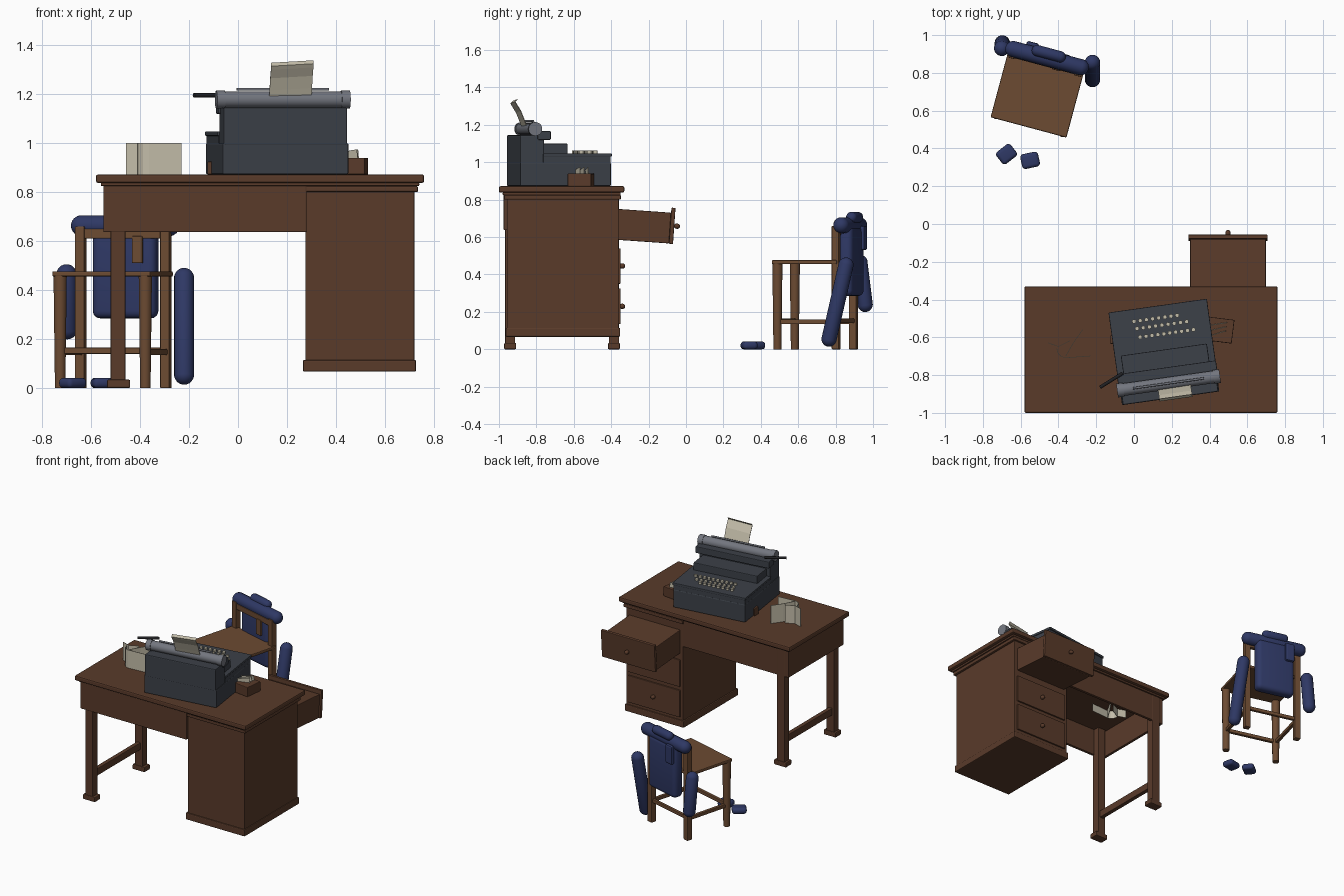
import bpy, bmesh, math
from mathutils import Matrix, Vector

if "Cube" in bpy.data.objects:
    bpy.data.objects.remove(bpy.data.objects["Cube"])


def material(name, r, g, b):
    m = bpy.data.materials.new(name)
    m.diffuse_color = (r, g, b, 1)
    m.use_nodes = True
    m.node_tree.nodes["Principled BSDF"].inputs["Base Color"].default_value = m.diffuse_color
    return m


WOOD = material("dark_wood", 0.10, 0.043, 0.023)
SEAT = material("chair_wood", 0.15, 0.07, 0.032)
METAL = material("dark_metal", 0.045, 0.052, 0.065)
STEEL = material("steel", 0.17, 0.18, 0.21)
BLACK = material("black", 0.015, 0.015, 0.017)
PAPER = material("paper", 0.55, 0.51, 0.40)
CLOTH = material("navy_cloth", 0.028, 0.04, 0.13)
WORLD = Matrix.Identity(4)


def frame(x, y, deg, z=0.0):
    return Matrix.Translation((x, y, z)) @ Matrix.Rotation(math.radians(deg), 4, 'Z')


def finish(name, bm, mat, M, bevel=0.0, smooth=False, segs=2):
    bm.transform(M)
    me = bpy.data.meshes.new(name)
    bm.to_mesh(me)
    bm.free()
    me.materials.append(mat)
    ob = bpy.data.objects.new(name, me)
    bpy.context.collection.objects.link(ob)
    for p in me.polygons:
        p.use_smooth = smooth
    if bevel:
        b = ob.modifiers.new("bevel", 'BEVEL')
        b.width, b.segments = bevel, segs
    return ob


def box(name, x0, x1, y0, y1, z0, z1, mat=WOOD, M=WORLD, bevel=0.004, segs=2, smooth=False):
    bm = bmesh.new()
    bmesh.ops.create_cube(bm, size=1)
    bm.transform(Matrix.Translation(((x0 + x1) / 2, (y0 + y1) / 2, (z0 + z1) / 2))
                 @ Matrix.Diagonal((x1 - x0, y1 - y0, z1 - z0, 1)))
    return finish(name, bm, mat, M, bevel, smooth, segs)


def along(p, q):
    p, q = Vector(p), Vector(q)
    d = q - p
    return Matrix.Translation((p + q) / 2) @ d.to_track_quat('Z', 'Y').to_matrix().to_4x4(), d.length


def rod(name, p, q, r, mat, M=WORLD, r2=None, sides=20):
    A, L = along(p, q)
    bm = bmesh.new()
    bmesh.ops.create_cone(bm, cap_ends=True, segments=sides, radius1=r,
                          radius2=r if r2 is None else r2, depth=L)
    ob = finish(name, bm, mat, M @ A)
    for f in ob.data.polygons:
        f.use_smooth = len(f.vertices) == 4 and sides > 4
    return ob


def capsule(name, p, q, r, mat, M=WORLD):
    A, L = along(p, q)
    bm = bmesh.new()
    bmesh.ops.create_uvsphere(bm, u_segments=20, v_segments=11, radius=r)
    for v in bm.verts:
        v.co.z += L / 2 if v.co.z > 0 else -L / 2
    return finish(name, bm, mat, M @ A, smooth=True)


def sheet(name, a, b, mat=PAPER, M=WORLD, thick=0.003):
    """Thin ruled sheet between two rows of points."""
    bm = bmesh.new()
    va, vb = [bm.verts.new(p) for p in a], [bm.verts.new(p) for p in b]
    for i in range(len(a) - 1):
        bm.faces.new((va[i], va[i + 1], vb[i + 1], vb[i]))
    ob = finish(name, bm, mat, M)
    ob.modifiers.new("thickness", 'SOLIDIFY').thickness = thick
    return ob


# Desk top, moulding and aprons
box("desk_top", -0.58, 0.76, -1.0, -0.33, 0.838, 0.872, bevel=0.008)
box("desk_top_moulding", -0.56, 0.74, -0.98, -0.35, 0.825, 0.84)
box("rear_apron", -0.55, 0.28, -0.975, -0.955, 0.637, 0.83)
box("front_apron", -0.55, 0.28, -0.38, -0.36, 0.637, 0.83)
box("side_apron", -0.55, -0.53, -0.965, -0.37, 0.637, 0.83)

# Left legs with feet and stretcher
for tag, y in (("rear", -0.94), ("front", -0.385)):
    box(tag + "_desk_leg", -0.52, -0.46, y - 0.027, y + 0.027, 0.03, 0.83)
    box(tag + "_desk_foot", -0.535, -0.44, y - 0.032, y + 0.032, 0, 0.035, bevel=0.006)
box("desk_stretcher", -0.505, -0.475, -0.92, -0.40, 0.15, 0.20)

# Drawer pedestal
box("pedestal", 0.275, 0.72, -0.957, -0.36, 0.07, 0.83)
box("pedestal_plinth", 0.265, 0.727, -0.965, -0.352, 0.067, 0.115, bevel=0.006)
box("pedestal_cornice", 0.27, 0.735, -0.972, -0.348, 0.80, 0.825, bevel=0.006)
for i, z in enumerate((0.23, 0.445)):
    box(f"drawer_front_{i}", 0.295, 0.70, -0.365, -0.35, z - 0.095, z + 0.095)
    rod(f"drawer_stem_{i}", (0.497, -0.355, z), (0.497, -0.338, z), 0.008, WOOD)
    capsule(f"drawer_knob_{i}", (0.497, -0.343, z), (0.497, -0.339, z), 0.014, WOOD)

# Open drawer, sagging a little
D = Matrix.Translation((0.4975, -0.36, 0.665)) @ Matrix.Rotation(math.radians(-4), 4, 'X')
box("open_drawer_box", -0.20, 0.20, -0.10, 0.275, -0.08, 0.085, M=D)
box("open_drawer_front", -0.21, 0.21, 0.275, 0.297, -0.082, 0.112, M=D)
rod("open_drawer_stem", (0, 0.29, 0.015), (0, 0.315, 0.015), 0.008, WOOD, M=D)
capsule("open_drawer_knob", (0, 0.309, 0.015), (0, 0.314, 0.015), 0.014, WOOD, M=D)

# Typewriter, keyboard facing the chair
T = frame(0.16, -0.68, 8)
box("machine_body", -0.26, 0.26, -0.245, 0.245, 0.873, 1.0, METAL, T, 0.006)
box("machine_shoulder", -0.258, 0.258, -0.12, 0.243, 0.99, 1.035, METAL, T, 0.003)
box("keyboard_lid", -0.263, 0.263, -0.12, 0.25, 1.03, 1.048, METAL, T, 0.004)
box("rear_housing", -0.255, 0.255, -0.245, -0.115, 0.99, 1.145, METAL, T, 0.006)
box("type_basket", -0.23, 0.23, -0.13, 0.015, 1.04, 1.10, METAL, T, 0.005)
box("carriage_rail", -0.265, 0.265, -0.15, -0.08, 1.12, 1.167, METAL, T, 0.005)
rod("platen", (-0.26, -0.165, 1.178), (0.26, -0.165, 1.178), 0.033, STEEL, T, sides=28)
for s in (-1, 1):
    rod("platen_knob", (s * 0.24, -0.165, 1.178), (s * 0.275, -0.165, 1.178), 0.037, STEEL, T)
rod("paper_bail", (-0.19, -0.165, 1.22), (0.19, -0.165, 1.22), 0.006, STEEL, T)
rod("return_lever", (-0.18, -0.865, 1.195), (-0.06, -0.79, 1.195), 0.009, BLACK)
for row, (n, y, w) in enumerate(((8, 0.185, 0.23), (9, 0.145, 0.265), (10, 0.098, 0.285))):
    for k in range(n):
        x = -0.125 + w * k / (n - 1) + 0.01 * row - 0.01
        rod(f"key_{row}_{k}", (x, y, 1.045), (x, y, 1.062), 0.011, PAPER, T, sides=12)

# Sheet in the typewriter, curling at the top
prof = [(-0.185, 1.18), (-0.20, 1.22), (-0.22, 1.27), (-0.242, 1.305), (-0.25, 1.318), (-0.238, 1.33)]
sheet("typed_sheet", [(-0.06, y, z - 0.004) for y, z in prof],
      [(0.115, y, z + 0.006) for y, z in prof], M=T)

# Wooden card tray and a small block
B = frame(0.44, -0.56, -7)
box("card_tray", -0.085, 0.085, -0.063, 0.063, 0.872, 0.94, M=B)
for i in range(3):
    sheet(f"tray_card_{i}", [(-0.05, -0.04 + i * 0.03, 0.90), (-0.055, -0.045 + i * 0.03, 0.955)],
          [(0.05, 0.005 + i * 0.022, 0.91), (0.045, 0.00 + i * 0.022, 0.975)], M=B)
box("small_block", -0.125, -0.09, -0.635, -0.59, 0.872, 0.925)

# Standing curved papers
arc = [(-0.41 + 0.05 * (1 - math.cos(a)), -0.66 - 0.05 * math.sin(a))
       for a in (0, 0.5, 1.0, 1.5)]
papers = [arc + [(-0.23, -0.70)],
          [(-0.457, -0.63), (-0.40, -0.65), (-0.34, -0.62)],
          [(-0.36, -0.70), (-0.32, -0.63), (-0.27, -0.56)]]
for i, pts in enumerate(papers):
    sheet(f"standing_paper_{i}", [(x, y, 0.77) for x, y in pts], [(x, y, 1.0) for x, y in pts])

# Chair
C = frame(-0.512, 0.685, -15)
box("chair_seat", -0.208, 0.208, -0.18, 0.18, 0.455, 0.477, SEAT, C, 0.006)
for s, side in ((-1, "left"), (1, "right")):
    rod(side + "_front_chair_leg", (s * 0.18, -0.155, 0), (s * 0.18, -0.155, 0.46), 0.022, SEAT,
        C @ Matrix.Identity(4), 0.028, 12)
    box(side + "_back_chair_post", s * 0.18 - 0.02, s * 0.18 + 0.02, 0.15, 0.19, 0, 0.66, SEAT, C)
    box(side + "_chair_stretcher", s * 0.18 - 0.011, s * 0.18 + 0.011, -0.15, 0.16, 0.135, 0.16, SEAT, C)
box("front_chair_stretcher", -0.17, 0.17, -0.166, -0.144, 0.14, 0.165, SEAT, C)
box("back_chair_stretcher", -0.17, 0.17, 0.16, 0.18, 0.14, 0.165, SEAT, C)
box("chair_back_rail", -0.18, 0.18, 0.155, 0.185, 0.61, 0.65, SEAT, C)
box("chair_back_splat", 0.04, 0.085, 0.15, 0.17, 0.51, 0.62, SEAT, C)

# Coat hung over the chair back
box("coat_body", -0.135, 0.135, 0.165, 0.245, 0.285, 0.66, CLOTH, C, 0.03, 4, True)
capsule("coat_shoulders", (-0.185, 0.20, 0.663), (0.185, 0.20, 0.663), 0.043, CLOTH, C)
capsule("coat_collar", (-0.06, 0.225, 0.705), (0.065, 0.225, 0.705), 0.03, CLOTH, C)
box("coat_flap", -0.125, -0.06, 0.235, 0.262, 0.53, 0.66, CLOTH, C, 0.01)
capsule("left_sleeve", (-0.70, 0.93, 0.465), (-0.697, 0.958, 0.24), 0.041, CLOTH)
capsule("right_sleeve", (-0.22, 0.855, 0.45), (-0.22, 0.765, 0.055), 0.041, CLOTH)

# Slippers
for tag, F in (("left", frame(-0.675, 0.37, 38)), ("right", frame(-0.55, 0.337, 12))):
    box(tag + "_slipper", -0.048, 0.048, -0.04, 0.04, 0, 0.042, CLOTH, F, 0.018, 4, True)
